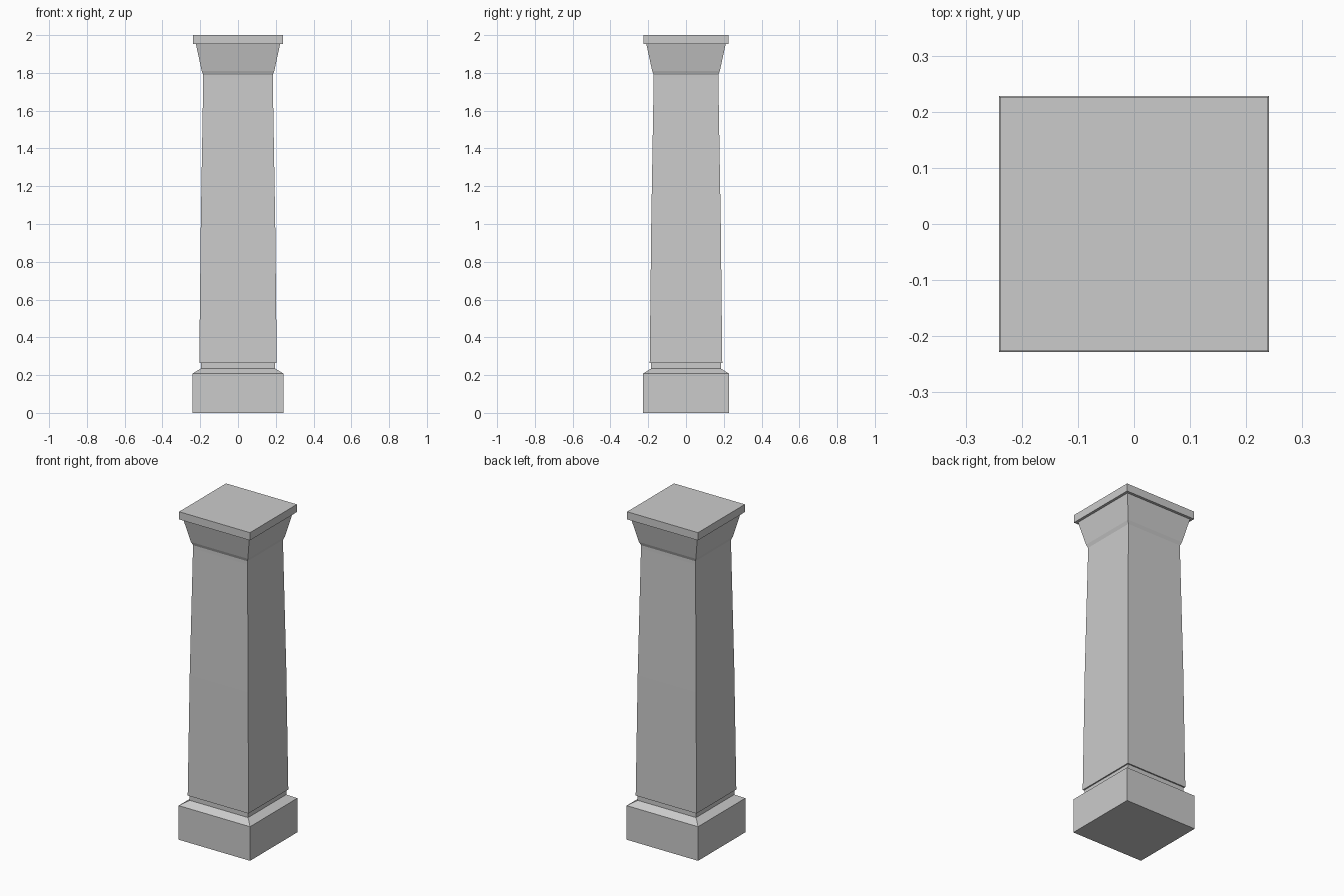
import bpy, bmesh

if "Cube" in bpy.data.objects:
    bpy.data.objects.remove(bpy.data.objects["Cube"])

DEPTH_INSET = 0.013  # the column is slightly shallower (y) than wide (x)


def rect_loft(name, profile, cap_bottom=False, cap_top=False):
    """Stack rectangular rings from (half_width, z) pairs and skin them."""
    bm = bmesh.new()
    rings = []
    for hx, z in profile:
        hy = hx - DEPTH_INSET
        rings.append([bm.verts.new((sx * hx, sy * hy, z))
                      for sx, sy in ((-1, -1), (1, -1), (1, 1), (-1, 1))])
    for a, b in zip(rings, rings[1:]):
        for i in range(4):
            j = (i + 1) % 4
            bm.faces.new((a[i], a[j], b[j], b[i]))
    if cap_bottom:
        bm.faces.new(rings[0][::-1])
    if cap_top:
        bm.faces.new(rings[-1])
    mesh = bpy.data.meshes.new(name)
    bm.to_mesh(mesh)
    bm.free()
    obj = bpy.data.objects.new(name, mesh)
    bpy.context.collection.objects.link(obj)
    return obj


# Plinth with chamfered top and recessed neck
rect_loft("plinth", [(0.241, 0), (0.241, 0.208), (0.197, 0.235), (0.197, 0.265)],
          cap_bottom=True)

# Tapered shaft, overhanging the neck
rect_loft("shaft", [(0.197, 0.265), (0.205, 0.265), (0.197, 1.0), (0.184, 1.77), (0.184, 1.79)])

# Flared capital and flat top slab
rect_loft("capital", [(0.184, 1.79), (0.192, 1.81), (0.223, 1.953),
                      (0.239, 1.953), (0.239, 2.0)], cap_top=True)
